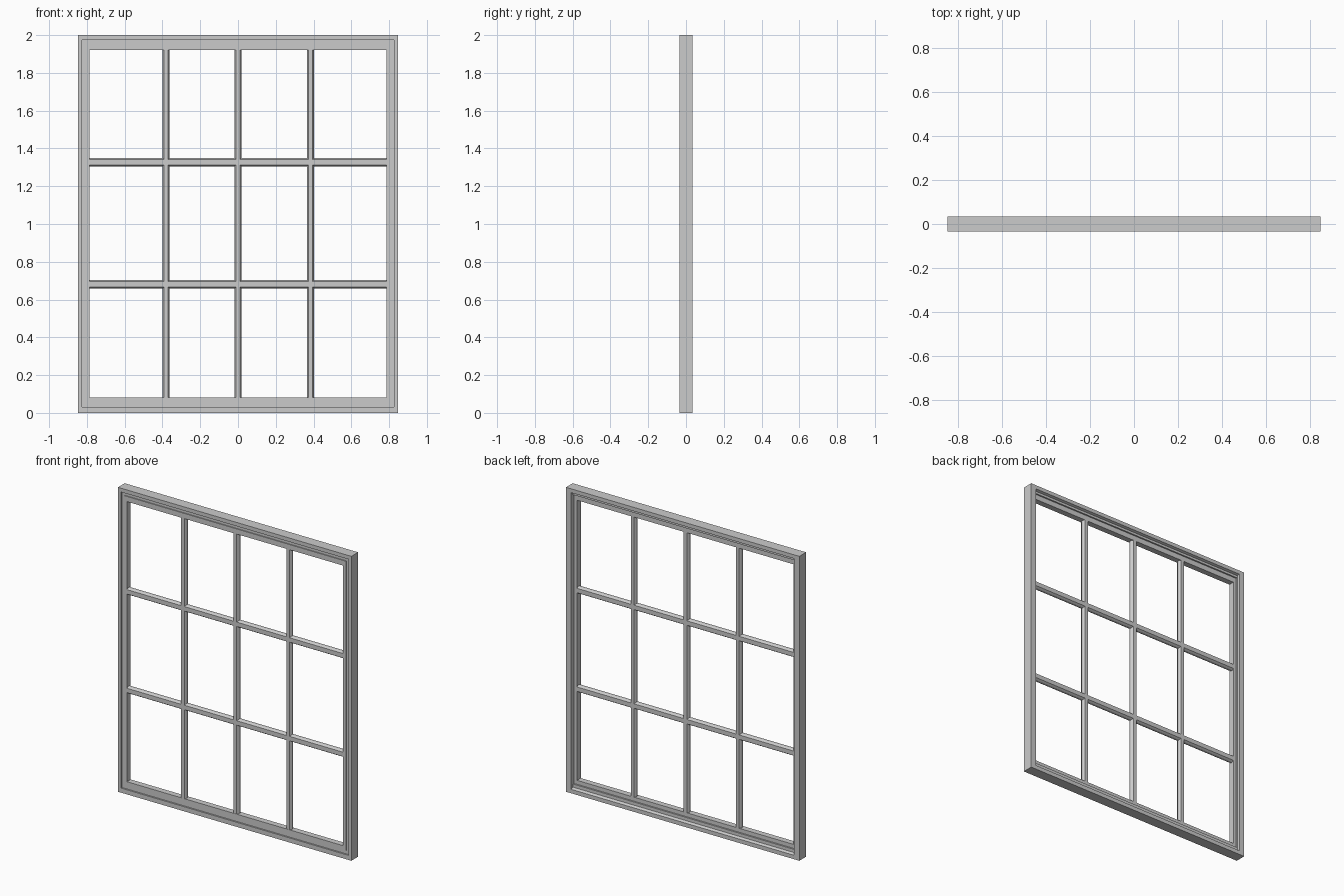
import bpy, bmesh

if "Cube" in bpy.data.objects:
    bpy.data.objects.remove(bpy.data.objects["Cube"])

W, H = 0.848, 2.0          # half width, height


def make(name, bm):
    bmesh.ops.recalc_face_normals(bm, faces=bm.faces)
    me = bpy.data.meshes.new(name)
    bm.to_mesh(me)
    bm.free()
    ob = bpy.data.objects.new(name, me)
    bpy.context.collection.objects.link(ob)
    return ob


def ring(name, profile):
    """Mitred rectangular ring; profile rows: y, side, bottom and top inset."""
    bm = bmesh.new()
    loops = []
    for y, s, b, t in profile:
        loops.append([bm.verts.new(p) for p in (
            (-W + s, y, b), (W - s, y, b), (W - s, y, H - t), (-W + s, y, H - t))])
    for a, b in zip(loops, loops[1:] + loops[:1]):
        for i in range(4):
            j = (i + 1) % 4
            bm.faces.new((a[i], a[j], b[j], b[i]))
    return make(name, bm)


def bar(name, centre, width, start, end, vertical):
    """Glazing bar with bevelled front and back edges."""
    h, n = width / 2, width / 2 - 0.008
    section = [(-n, -0.03), (n, -0.03), (h, -0.018), (h, -0.004),
               (n, 0.008), (-n, 0.008), (-h, -0.004), (-h, -0.018)]
    bm = bmesh.new()
    ends = []
    for e in (start, end):
        ends.append([bm.verts.new((centre + u, y, e) if vertical else (e, y, centre + u))
                     for u, y in section])
    a, b = ends
    for i in range(8):
        j = (i + 1) % 8
        bm.faces.new((a[i], a[j], b[j], b[i]))
    bm.faces.new(a)
    bm.faces.new(b)
    return make(name, bm)


# Outer frame: grooved front, stepped rebate and sloping sill at the back
k0, k1, k2, k3 = (0, 0, 0), (0.021, 0.03, 0.025), (0.041, 0.055, 0.045), (0.062, 0.081, 0.079)
ring("outer_frame", [
    (-0.035, *k0), (-0.035, *k1), (-0.025, *k1), (-0.025, *k2),
    (0.018, *k2), (0.018, 0.038, 0.034, 0.03), (0.035, 0.038, 0.026, 0.025), (0.035, *k0)])

# Sash holding the panes
ring("sash", [(-0.031, *k2), (-0.031, *k3), (0.008, *k3), (0.008, *k2)])

# Glazing bars, ends tucked into the sash
for i, x in enumerate((-0.381, 0.0, 0.384)):
    bar(f"vertical_bar_{i + 1}", x, 0.039, 0.07, H - 0.07, True)
for i, z in enumerate((0.68, 1.328)):
    bar(f"horizontal_bar_{i + 1}", z, 0.045, -W + 0.052, W - 0.052, False)
